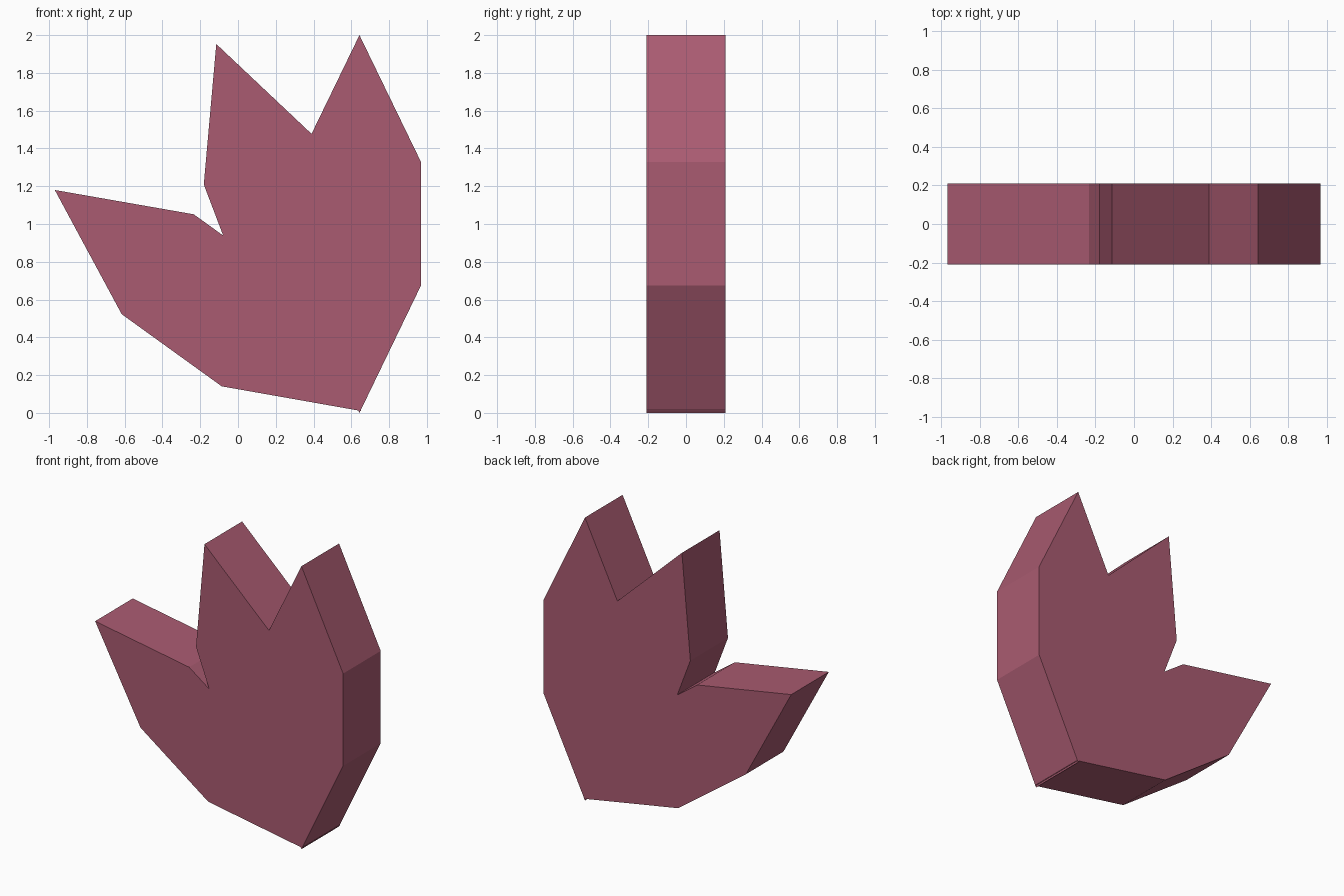
import bpy, bmesh, math
from mathutils import Matrix, Vector

if "Cube" in bpy.data.objects:
    bpy.data.objects.remove(bpy.data.objects["Cube"])

rose = bpy.data.materials.new("dusty_rose")
rose.diffuse_color = (0.40, 0.105, 0.165, 1)
rose.use_nodes = True
rose.node_tree.nodes["Principled BSDF"].inputs["Base Color"].default_value = rose.diffuse_color

DEPTH = 0.42
# elongated six-sided petal, tip at the origin, pointing up
PROFILE = [(0, 0), (-0.326, -0.672), (-0.326, -1.325), (0, -2),
           (0.326, -1.325), (0.326, -0.672)]


def petal(name, tip, lean):
    """Extruded petal leaning to the left by the given degrees."""
    bm = bmesh.new()
    rot = Matrix.Rotation(math.radians(-lean), 4, 'Y')
    origin = Vector((tip[0], 0, tip[1]))
    verts = [bm.verts.new(origin + rot @ Vector((x, -DEPTH / 2, z))) for x, z in PROFILE]
    face = bm.faces.new(verts)
    ext = bmesh.ops.extrude_face_region(bm, geom=[face])
    moved = [v for v in ext["geom"] if isinstance(v, bmesh.types.BMVert)]
    bmesh.ops.translate(bm, verts=moved, vec=(0, DEPTH, 0))
    bmesh.ops.recalc_face_normals(bm, faces=bm.faces[:])
    mesh = bpy.data.meshes.new(name)
    bm.to_mesh(mesh)
    bm.free()
    mesh.materials.append(rose)
    bpy.context.collection.objects.link(bpy.data.objects.new(name, mesh))


# three petals fanning out from a shared base
petal("upright_petal", (0.643, 2.0), 0)
petal("middle_petal", (-0.115, 1.953), 20.8)
petal("left_petal", (-0.97, 1.18), 54.2)
